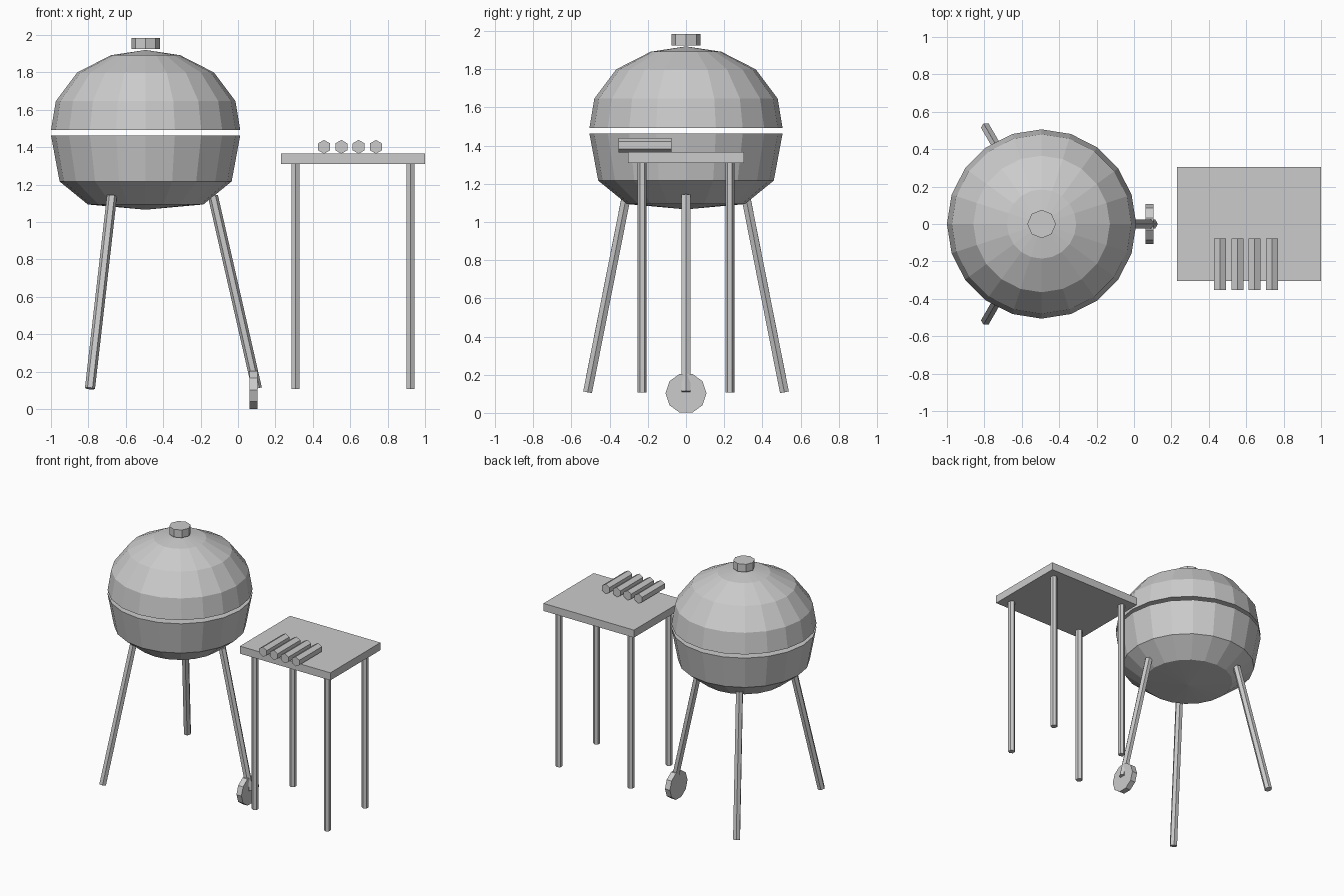
import bpy
import bmesh
from math import cos, sin, radians, pi
from mathutils import Vector, Matrix

cube = bpy.data.objects.get("Cube")
if cube:
    bpy.data.objects.remove(cube, do_unlink=True)

grey = bpy.data.materials.new("light_grey")
grey.use_nodes = True
COLOUR = (0.6, 0.6, 0.6, 1)
grey.diffuse_color = COLOUR
grey.node_tree.nodes["Principled BSDF"].inputs["Base Color"].default_value = COLOUR


def finish(name, bm):
    bmesh.ops.recalc_face_normals(bm, faces=bm.faces[:])
    mesh = bpy.data.meshes.new(name)
    bm.to_mesh(mesh)
    bm.free()
    mesh.materials.append(grey)
    obj = bpy.data.objects.new(name, mesh)
    bpy.context.collection.objects.link(obj)
    return obj


def rod(name, start, end, radius, sides, vertex_dir):
    """Prism between two points with one of its edges facing vertex_dir."""
    start, end = Vector(start), Vector(end)
    axis = (end - start).normalized()
    u = Vector(vertex_dir)
    u = (u - axis * u.dot(axis)).normalized()
    v = axis.cross(u)
    bm = bmesh.new()
    loops = []
    for p in (start, end):
        loops.append([bm.verts.new(p + radius * (u * cos(2 * pi * i / sides) + v * sin(2 * pi * i / sides)))
                      for i in range(sides)])
    a, b = loops
    for i in range(sides):
        j = (i + 1) % sides
        bm.faces.new((a[i], a[j], b[j], b[i]))
    bm.faces.new(a)
    bm.faces.new(b)
    return finish(name, bm)


def dome(name, profile, tip_z, centre_x, sides=20):
    """Faceted shell from (radius, z) rings, closed by a tip and a flat rim."""
    bm = bmesh.new()
    rings = [[bm.verts.new((centre_x + r * cos(2 * pi * i / sides), r * sin(2 * pi * i / sides), z))
              for i in range(sides)] for r, z in profile]
    tip = bm.verts.new((centre_x, 0, tip_z))
    for i in range(sides):
        j = (i + 1) % sides
        for a, b in zip(rings, rings[1:]):
            bm.faces.new((a[i], a[j], b[j], b[i]))
        bm.faces.new((rings[-1][i], rings[-1][j], tip))
    bm.faces.new(rings[0])
    return finish(name, bm)


# Kettle: lid, bowl and knob
CX = -0.494
dome("lid", [(0.506, 1.492), (0.48, 1.647), (0.365, 1.80), (0.185, 1.892)], 1.92, CX)
dome("bowl", [(0.506, 1.464), (0.46, 1.217), (0.309, 1.094)], 1.066, CX)
rod("lid_knob", (CX, 0, 1.925), (CX, 0, 1.985), 0.076, 8, (0, 1, 0))

# Three splayed kettle legs
for name, angle in (("wheel_leg", 0), ("back_leg", 120), ("front_leg", 240)):
    out = Vector((cos(radians(angle)), sin(radians(angle)), 0))
    centre = Vector((CX, 0, 0))
    rod(name, centre + out * 0.36 + Vector((0, 0, 1.14)),
        centre + out * 0.595 + Vector((0, 0, 0.11)), 0.027, 6, out)

# Wheel on the outer leg
rod("wheel", (0.062, 0, 0.103), (0.104, 0, 0.103), 0.107, 10, (0, 1, 0))

# Side table
bm = bmesh.new()
bmesh.ops.create_cube(bm, size=1, matrix=Matrix.Translation((0.615, 0, 1.338))
                      @ Matrix.Diagonal((0.77, 0.61, 0.058, 1)))
finish("table_top", bm)
for side, x in (("right", 0.307), ("left", 0.922)):
    for end, y in (("front", -0.23), ("back", 0.23)):
        rod(f"table_{end}_{side}_leg", (x, y, 0.107), (x, y, 1.32), 0.024, 6, (0, 1, 0))

# Row of sausages lying over the table's front edge
for i in range(4):
    x = 0.46 + i * 0.0925
    rod(f"sausage_{i + 1}", (x, -0.353, 1.402), (x, -0.077, 1.402), 0.037, 6, (0, 0, 1))
